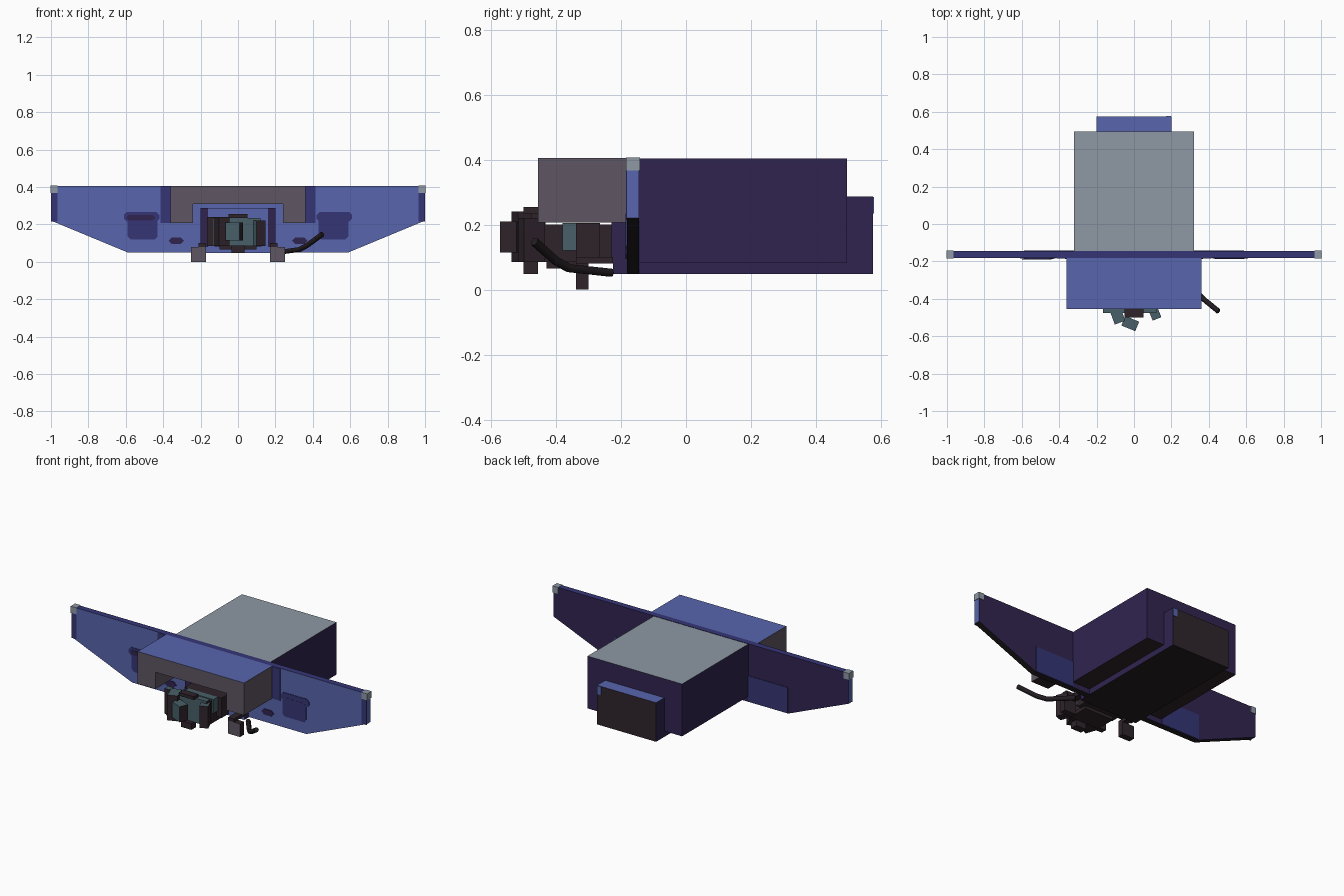
import bpy, bmesh, math
from mathutils import Matrix, Vector

cube = bpy.data.objects.get("Cube")
if cube:
    bpy.data.objects.remove(cube, do_unlink=True)


# Materials
def material(name, *rgb):
    lin = [((c / 255 + 0.055) / 1.055) ** 2.4 for c in rgb] + [1]
    m = bpy.data.materials.new(name)
    m.use_nodes = True
    m.diffuse_color = lin
    m.node_tree.nodes["Principled BSDF"].inputs["Base Color"].default_value = lin
    return m


BLUE = material("blue", 88, 102, 174)
NAVY = material("navy", 53, 53, 118)
PURPLE = material("dark purple", 48, 36, 80)
GREY = material("slate grey", 142, 153, 164)
TAUPE = material("taupe", 94, 86, 98)
BROWN = material("dark brown", 47, 36, 43)
TEAL = material("teal", 72, 96, 104)
BLACK = material("black", 34, 28, 32)

DIRS = {"top": (0, 0, 1), "bottom": (0, 0, -1), "front": (0, -1, 0),
        "back": (0, 1, 0), "left": (1, 0, 0), "right": (-1, 0, 0)}


# Extrudes an x-z outline along y; faces are coloured by the side they look to
def prism(name, outline, y0, y1, base, turn=0, **sides):
    bm = bmesh.new()
    face = bm.faces.new([bm.verts.new((x, y0, z)) for x, z in outline])
    ext = bmesh.ops.extrude_face_region(bm, geom=[face])
    moved = [v for v in ext["geom"] if isinstance(v, bmesh.types.BMVert)]
    bmesh.ops.translate(bm, verts=moved, vec=(0, y1 - y0, 0))
    bmesh.ops.recalc_face_normals(bm, faces=bm.faces)
    mesh = bpy.data.meshes.new(name)
    mats = [base]
    for f in bm.faces:
        f.normal_update()
        side = max(DIRS, key=lambda d: f.normal.dot(Vector(DIRS[d])))
        m = sides.get(side, base)
        if m not in mats:
            mats.append(m)
        f.material_index = mats.index(m)
    if turn:
        mid = Vector((sum(p[0] for p in outline) / len(outline), (y0 + y1) / 2, 0))
        bmesh.ops.rotate(bm, verts=bm.verts, cent=mid,
                         matrix=Matrix.Rotation(math.radians(turn), 3, "Z"))
    bm.to_mesh(mesh)
    bm.free()
    for m in mats:
        mesh.materials.append(m)
    ob = bpy.data.objects.new(name, mesh)
    bpy.context.collection.objects.link(ob)
    return ob


def box(name, x0, x1, y0, y1, z0, z1, base, turn=0, **sides):
    return prism(name, [(x0, z0), (x1, z0), (x1, z1), (x0, z1)], y0, y1, base, turn, **sides)


# Plate with clipped corners, for painted patches
def patch(name, x0, x1, z0, z1, y0, y1, mat, c=0.015):
    prism(name, [(x0 + c, z0), (x1 - c, z0), (x1, z0 + c), (x1, z1 - c),
                 (x1 - c, z1), (x0 + c, z1), (x0, z1 - c), (x0, z0 + c)], y0, y1, mat)


# Winged cross plate
FRONT, BACK = -0.182, -0.145
prism("wing_plate", [(-0.59, 0.05), (0.59, 0.05), (1, 0.22), (1, 0.405), (-1, 0.405), (-1, 0.22)],
      FRONT, BACK, BLUE, top=NAVY, bottom=BLACK, back=PURPLE)

# Main body and lower central beam
box("main_body", -0.32, 0.32, BACK, 0.495, 0.083, 0.403, PURPLE, top=GREY, bottom=BROWN)
box("center_beam", -0.2, 0.2, -0.225, 0.575, 0.048, 0.287, PURPLE,
    top=BLUE, front=BLUE, back=BROWN, bottom=BLACK)
box("beam_end_mark", 0.17, 0.198, 0.575, 0.578, 0.235, 0.285, BLUE)

# Front housing with a notch for the coupler
prism("front_housing", [(-0.36, 0.207), (-0.24, 0.207), (-0.24, 0.31), (0.24, 0.31),
                        (0.24, 0.207), (0.36, 0.207), (0.36, 0.405), (-0.36, 0.405)],
      -0.455, FRONT, TAUPE, top=BLUE, bottom=BROWN)

# Paired details on both sides
for s, side in ((1, "left"), (-1, "right")):
    def span(a, b):
        return sorted((s * a, s * b))
    box(side + "_tip_cap", *span(0.965, 1.003), FRONT - 0.003, BACK + 0.003, 0.367, 0.407, GREY)
    box(side + "_tip_stripe", *span(0.965, 0.999), FRONT - 0.003, FRONT, 0.215, 0.367, NAVY)
    box(side + "_housing_border", *span(0.36, 0.415), FRONT - 0.003, FRONT, 0.207, 0.404, NAVY)
    patch(side + "_upper_patch", *span(0.42, 0.61), 0.215, 0.265, FRONT - 0.003, FRONT, NAVY)
    patch(side + "_lower_patch", *span(0.43, 0.59), 0.12, 0.235, FRONT - 0.004, FRONT, NAVY)
    patch(side + "_slot", *span(0.29, 0.37), 0.095, 0.13, FRONT - 0.004, FRONT, PURPLE)
    box(side + "_rear_patch", *span(0.32, 0.588), BACK, BACK + 0.003, 0.052, 0.21, NAVY)
    box(side + "_beam_stripe", *span(0.16, 0.2), -0.229, -0.225, 0.08, 0.287, PURPLE)
    box(side + "_foot", *span(0.17, 0.25), -0.338, -0.3, 0.0, 0.08, BROWN, front=TAUPE)
    box(side + "_foot_bracket", *span(0.17, 0.21), -0.338, -0.225, 0.08, 0.1, BROWN)
patch("right_patch_slot", -0.6, -0.44, 0.222, 0.25, FRONT - 0.007, FRONT - 0.004, PURPLE)

# Coupler shank and collars
box("coupler_shank", -0.09, 0.09, -0.455, -0.225, 0.085, 0.2, BROWN, top=TEAL)
box("shank_collar", -0.125, 0.125, -0.338, -0.265, 0.083, 0.205, BROWN)
box("shank_band", -0.1, 0.1, -0.38, -0.338, 0.12, 0.205, TEAL)
box("coupler_support", -0.1, 0.1, -0.43, -0.3, 0.065, 0.087, BROWN)

# Coupler head, knuckle and guard arm
box("coupler_head", -0.13, 0.12, -0.475, -0.44, 0.085, 0.235, BROWN, front=TEAL, top=TEAL)
box("knuckle_base", -0.12, -0.06, -0.53, -0.44, 0.085, 0.24, BROWN, 20, top=TEAL)
box("knuckle_nose", -0.06, 0.02, -0.56, -0.505, 0.115, 0.21, BROWN, -22, top=TEAL, front=TEAL)
box("guard_arm", 0.085, 0.135, -0.51, -0.44, 0.085, 0.22, BROWN, 22, top=TEAL, right=TEAL)
box("outer_arm", -0.165, -0.13, -0.475, -0.44, 0.085, 0.24, BROWN, top=TEAL)
box("pin_cap", -0.05, 0.05, -0.5, -0.455, 0.235, 0.255, BROWN)
box("pin_foot", -0.035, 0.035, -0.5, -0.455, 0.048, 0.087, BROWN)

# Bent hose on the left side
curve = bpy.data.curves.new("hose", "CURVE")
curve.dimensions = "3D"
curve.bevel_depth = 0.014
curve.bevel_resolution = 1
curve.use_fill_caps = True
path = [(0.23, -0.23, 0.052), (0.33, -0.36, 0.066), (0.37, -0.4, 0.088), (0.452, -0.467, 0.148)]
spline = curve.splines.new("POLY")
spline.points.add(len(path) - 1)
for point, co in zip(spline.points, path):
    point.co = (*co, 1)
curve.materials.append(BLACK)
bpy.context.collection.objects.link(bpy.data.objects.new("hose", curve))
